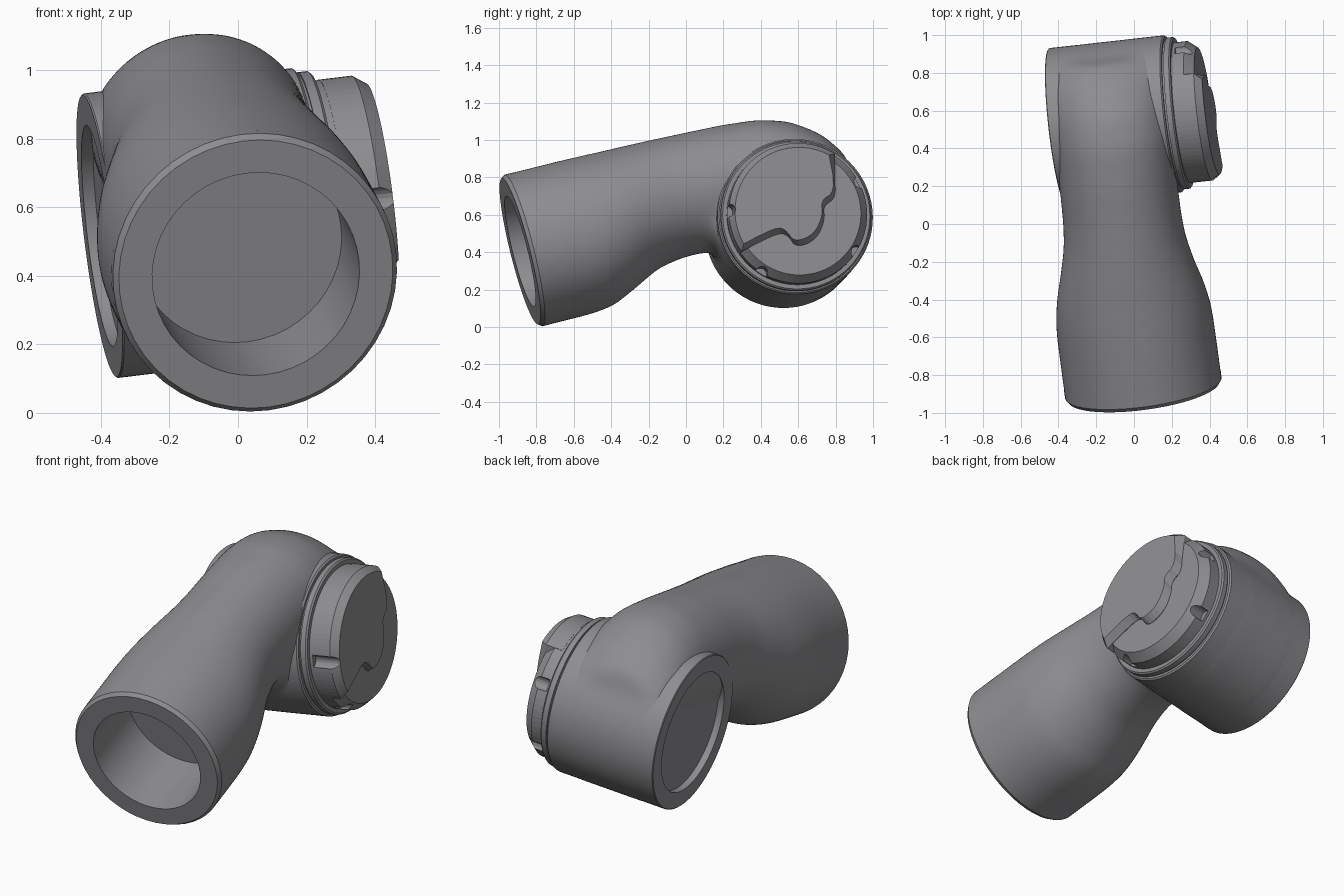
import bpy, bmesh
from math import cos, sin, radians, pi, atan2
from mathutils import Vector, Matrix

if "Cube" in bpy.data.objects:
    bpy.data.objects.remove(bpy.data.objects["Cube"])

grey = bpy.data.materials.new("dark_grey")
grey.diffuse_color = (0.27, 0.27, 0.285, 1)
grey.use_nodes = True
grey.node_tree.nodes["Principled BSDF"].inputs["Base Color"].default_value = grey.diffuse_color


def frame(origin, axis):
    """Local z runs along axis, local y points as nearly up as possible."""
    u = Vector(axis).normalized()
    w = (Vector((0, 0, 1)) - u * u.z).normalized()
    v = w.cross(u)
    m = Matrix((v, w, u)).transposed().to_4x4()
    m.translation = origin
    return m


def add_object(name, bm, matrix=Matrix(), angle=30):
    bm.transform(matrix)
    bmesh.ops.recalc_face_normals(bm, faces=bm.faces)
    me = bpy.data.meshes.new(name)
    bm.to_mesh(me)
    bm.free()
    me.materials.append(grey)
    if angle:
        me.shade_smooth()
        me.set_sharp_from_angle(angle=radians(angle))
    else:
        me.shade_flat()
    ob = bpy.data.objects.new(name, me)
    bpy.context.collection.objects.link(ob)
    return ob


def loft(bm, rings, cap_start=True, cap_end=True):
    rows = [[bm.verts.new(p) for p in ring] for ring in rings]
    n = len(rows[0])
    for a, b in zip(rows, rows[1:]):
        for i in range(n):
            j = (i + 1) % n
            bm.faces.new((a[i], a[j], b[j], b[i]))
    if cap_start:
        bm.faces.new(rows[0][::-1])
    if cap_end:
        bm.faces.new(rows[-1])


def ellipse(rx, ry, z, cx=0, cy=0, n=72):
    return [Vector((cx + rx * cos(2 * pi * i / n), cy + ry * sin(2 * pi * i / n), z)) for i in range(n)]


def lathe(name, profile, matrix, n=72, open_start=True, angle=30):
    bm = bmesh.new()
    loft(bm, [ellipse(r, r, t, n=n) for r, t in profile], cap_start=not open_start)
    return add_object(name, bm, matrix, angle)


# Joint frames: the arm opens to the front, the cross joint runs left to right
R = 0.418
arm_dir = Vector((-0.13, 0.96, 0.24)).normalized()
cross_dir = Vector((0.985, 0.11, 0.12)).normalized()
arm_end = Vector((0.052, -0.887, 0.405))
cap_end = Vector((0.2, 0.583, 0.59))
left_end = cap_end - cross_dir * 0.612
arm = frame(arm_end, arm_dir)
cap = frame(cap_end, cross_dir)

# Elbow body: arm loft (distance, top, bottom, half width, side shift) fused with the cross tube
sections = [(-.1, .42, -.42, .42, 0), (.3, .42, -.42, .42, 0), (.42, .418, -.405, .418, 0),
            (.55, .415, -.345, .398, 0), (.7, .413, -.27, .358, 0), (.85, .41, -.245, .325, -.005),
            (1.0, .405, -.25, .315, -.01), (1.2, .398, -.25, .315, -.015), (1.42, .378, -.25, .32, -.025),
            (1.58, .325, -.25, .31, -.025), (1.72, .225, -.25, .28, -.025), (1.82, .09, -.25, .23, -.025)]
bm = bmesh.new()
loft(bm, [[arm @ p for p in ellipse(r, (t - b) / 2, s, c, (t + b) / 2)] for s, t, b, r, c in sections])
loft(bm, [[cap @ p for p in ellipse(R + .003, R + .003, t)] for t in (-0.567, -0.03)])
raw = add_object("elbow_source", bm)
mod = raw.modifiers.new("fuse", 'REMESH')
mod.mode = 'VOXEL'
mod.voxel_size = 0.02
mod = raw.modifiers.new("soften", 'SMOOTH')
mod.factor = 0.5
mod.iterations = 50
bpy.context.view_layer.update()
fused = raw.evaluated_get(bpy.context.evaluated_depsgraph_get())
bm = bmesh.new()
bm.from_mesh(fused.to_mesh())
fused.to_mesh_clear()
bpy.data.objects.remove(raw)

# Trim the arm open so its socket can close it
near = [f for f in bm.faces if (f.calc_center_median() - arm_end).length < 0.48]
geom = list({v for f in near for v in f.verts}) + list({e for f in near for e in f.edges}) + near
bmesh.ops.bisect_plane(bm, geom=geom, plane_co=arm_end + arm_dir * .03, plane_no=-arm_dir, clear_outer=True)
add_object("elbow_body", bm, angle=60)

# Front socket with a deep recess
lathe("front_socket", [(R, -.06), (R, -.02), (.403, 0), (.305, 0), (.305, -.40)],
      frame(arm_end, -arm_dir), 48)
# Left socket with a shallow recess
lathe("left_socket", [(R, -.15), (R, -.004), (R - .004, 0), (.325, 0), (.325, -.035)],
      frame(left_end, -cross_dir))
# Stepped collar under the cover
lathe("cover_collar", [(R, -.15), (R, .005), (.41, .013), (.396, .013), (.396, .022), (.404, .022),
                       (.404, .05), (.396, .058), (.365, .058)], cap)
# Lower cover disc with bevelled rim
disc = lathe("cover_disc", [(.374, .04), (.374, .125), (.335, .175)], cap, open_start=False, angle=0)

# Raised cover plate bounded by the S-shaped step, corners rounded by cutting them twice
s_line = [Vector(p) for p in ((.165, .31), (.195, .11), (.115, .06), (.127, -.01), (.08, -.12),
                              (-.03, -.165), (-.075, -.095), (-.13, -.083), (-.327, -.185))]
for _ in range(2):
    cut = [q for a, b in zip(s_line, s_line[1:]) for q in (a.lerp(b, .25), a.lerp(b, .75))]
    s_line = [s_line[0]] + cut[1:-1] + [s_line[-1]]


def plate_ring(t, radius, spread):
    pts = [Vector((p.x + spread * .6, p.y - spread, t)) for p in s_line]
    for k in (0, -1):
        flat = Vector((pts[k].x, pts[k].y, 0)).normalized() * radius
        pts[k] = Vector((flat.x, flat.y, t))
    a0, a1 = atan2(pts[-1].y, pts[-1].x) % (2 * pi), atan2(pts[0].y, pts[0].x)
    for i in range(1, 40):
        a = a0 + (a1 - a0) * i / 40
        pts.append(Vector((radius * cos(a), radius * sin(a), t)))
    return pts


bm = bmesh.new()
loft(bm, [plate_ring(.08, .375, .025), plate_ring(.178, .375, .025), plate_ring(.218, .347, 0)])
plate = add_object("cover_plate", bm, cap, 0)

# Screw notches around the cover rim
bm = bmesh.new()
for deg in (178, 238, -33, 27):
    c = (.378 * cos(radians(deg)), .378 * sin(radians(deg)))
    loft(bm, [ellipse(.034, .034, t, *c, n=16) for t in (.075, .3)])
cutter = add_object("notch_cutter", bm, cap, 0)
cutter.hide_render = True
cutter.hide_viewport = True
for ob in (disc, plate):
    mod = ob.modifiers.new("notches", 'BOOLEAN')
    mod.operation = 'DIFFERENCE'
    mod.solver = 'EXACT'
    mod.object = cutter
